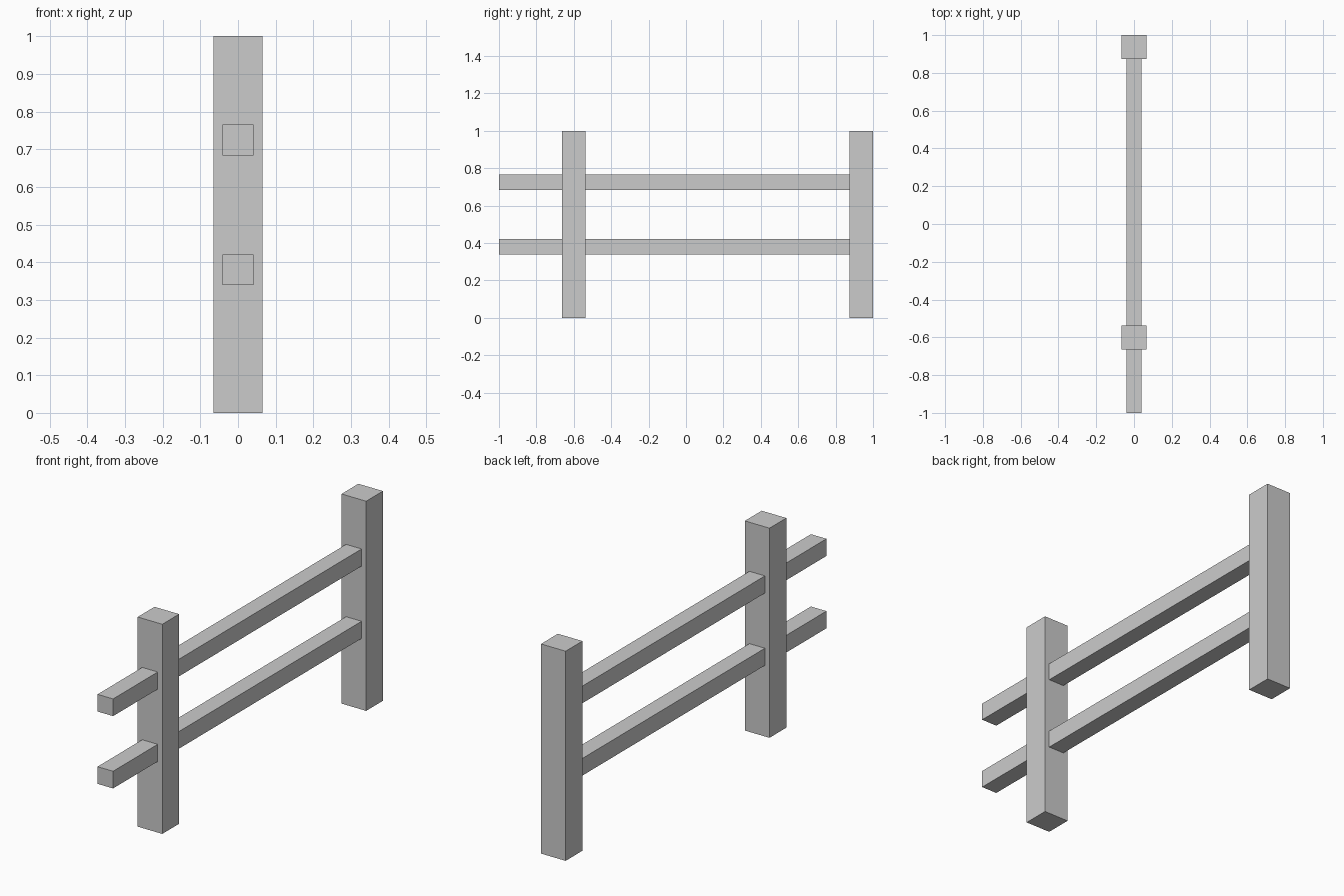
import bpy

if "Cube" in bpy.data.objects:
    bpy.data.objects.remove(bpy.data.objects["Cube"])


def box(name, x, y, z):
    """Axis-aligned box from (min, max) ranges."""
    bpy.ops.mesh.primitive_cube_add(
        size=1, location=[(a + b) / 2 for a, b in (x, y, z)])
    ob = bpy.context.object
    ob.name = name
    ob.scale = [b - a for a, b in (x, y, z)]
    bpy.ops.object.transform_apply(location=False, rotation=False, scale=True)
    return ob


POST_X, POST_Y = 0.065, 0.0635   # post half sizes
RAIL = 0.041                     # rail half thickness

# Upright square posts
for name, y in (("front_post", -0.6), ("back_post", 1 - POST_Y)):
    box(name, (-POST_X, POST_X), (y - POST_Y, y + POST_Y), (0, 1))

# Horizontal rails, passing the front post and let into the back post
for name, z in (("lower_rail", 0.38), ("upper_rail", 0.725)):
    box(name, (-RAIL, RAIL), (-1, 0.88), (z - RAIL, z + RAIL))
